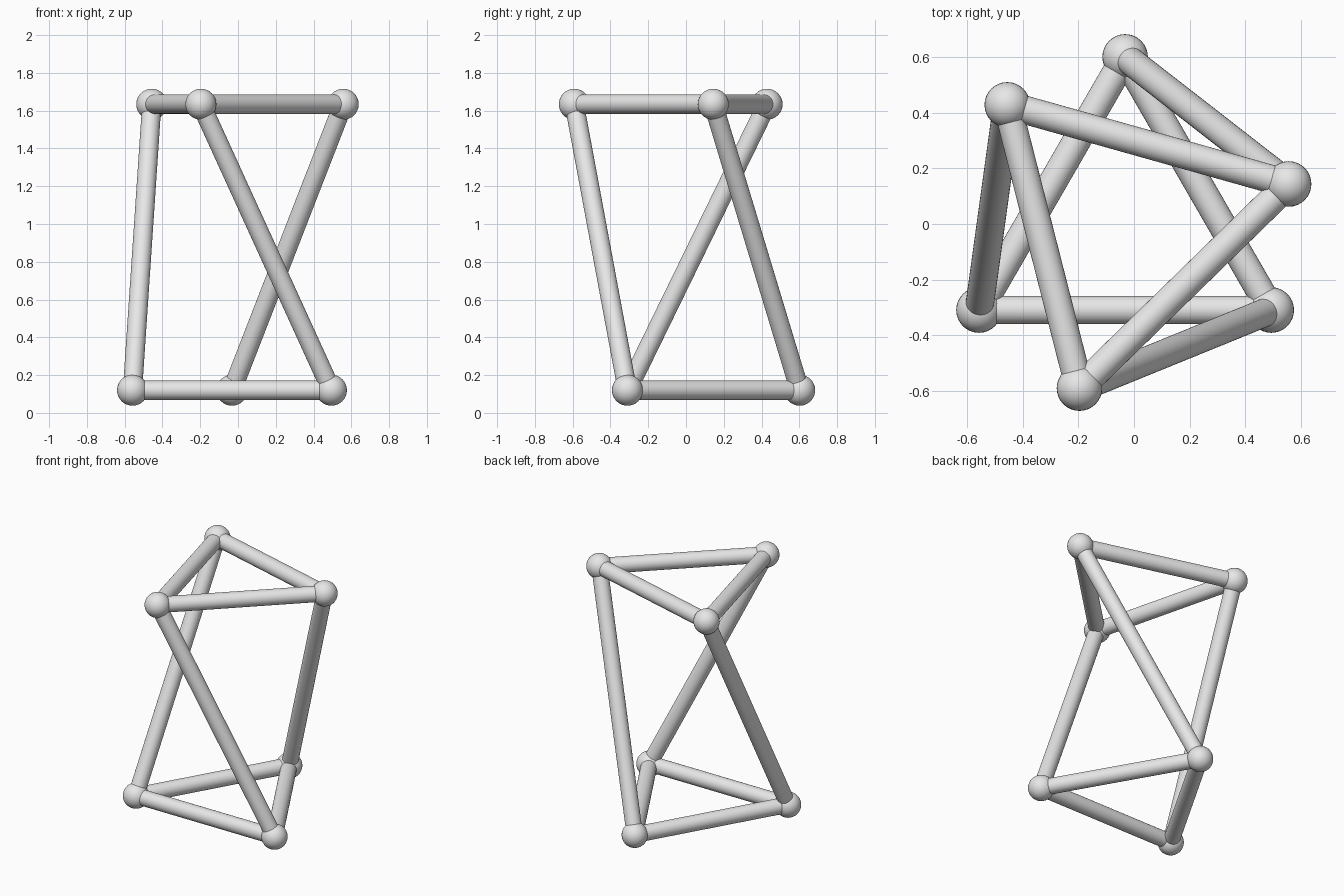
import bpy
from math import cos, sin, radians
from mathutils import Vector

cube = bpy.data.objects.get("Cube")
if cube:
    bpy.data.objects.remove(cube, do_unlink=True)

BALL_R, STRUT_R = 0.082, 0.051
CENTRE = (-0.032, -0.006)
RING_R = 0.608

grey = bpy.data.materials.new("light grey")
grey.use_nodes = True
grey.diffuse_color = (0.8, 0.8, 0.8, 1)
grey.node_tree.nodes["Principled BSDF"].inputs["Base Color"].default_value = grey.diffuse_color


def finish(name):
    obj = bpy.context.object
    obj.name = name
    obj.data.materials.append(grey)
    bpy.ops.object.shade_smooth_by_angle()


def ring(z, start):
    """Three corners of a level equilateral triangle."""
    angles = [radians(start + 120 * i) for i in range(3)]
    return [Vector((CENTRE[0] + RING_R * cos(a), CENTRE[1] + RING_R * sin(a), z))
            for a in angles]


def ball(name, centre):
    bpy.ops.mesh.primitive_uv_sphere_add(segments=32, ring_count=16,
                                         radius=BALL_R, location=centre)
    finish(name)


def strut(name, a, b):
    axis = b - a
    bpy.ops.mesh.primitive_cylinder_add(
        vertices=32, radius=STRUT_R, depth=axis.length, location=(a + b) / 2,
        rotation=axis.to_track_quat('Z', 'Y').to_euler())
    finish(name)


# Two triangles, the upper one twisted; corners pair up back, left, right
corners = {"bottom": ring(0.12, 90), "top": ring(1.634, 14.3)}

# Balls and the level struts of each triangle
for level, points in corners.items():
    for i in range(3):
        ball(f"{level}_ball_{i + 1}", points[i])
        strut(f"{level}_strut_{i + 1}", points[i], points[(i + 1) % 3])

# Slanted struts between the triangles
for i, (low, high) in enumerate(zip(corners["bottom"], corners["top"])):
    strut(f"slanted_strut_{i + 1}", low, high)
